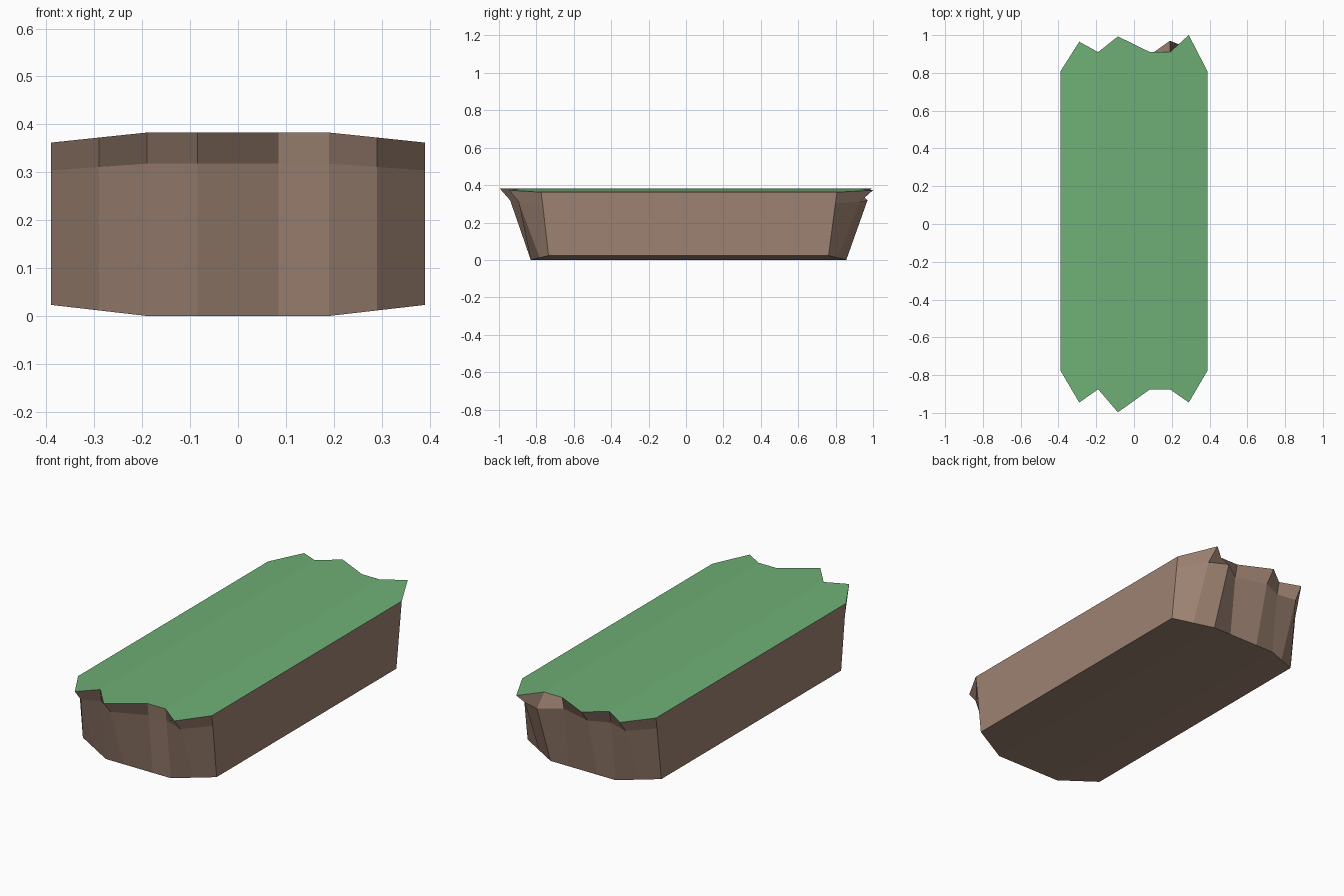
import bpy, bmesh

if "Cube" in bpy.data.objects:
    bpy.data.objects.remove(bpy.data.objects["Cube"])


def material(name, rgb):
    m = bpy.data.materials.new(name)
    m.diffuse_color = (*rgb, 1)
    m.use_nodes = True
    m.node_tree.nodes["Principled BSDF"].inputs["Base Color"].default_value = m.diffuse_color
    return m


# Columns across the width; y of the jagged ends at top rim and at the mid ring
XS = [-0.39, -0.29, -0.19, -0.085, 0.085, 0.19, 0.29, 0.39]
FRONT_TOP = [-0.775, -0.945, -0.875, -0.997, -0.875, -0.875, -0.945, -0.775]
FRONT_MID = [-0.767, -0.895, -0.867, -0.94, -0.867, -0.867, -0.895, -0.767]
BACK_TOP = [0.807, 0.965, 0.91, 0.993, 0.91, 0.91, 1.0, 0.807]
BACK_MID = [0.799, 0.92, 0.895, 0.94, 0.895, 0.97, 0.93, 0.799]


def edge_fall(x):
    """0 in the flat middle, 1 at the long sides."""
    return max(0, (abs(x) - 0.19) / 0.2)


bm = bmesh.new()


def end_rings(top, mid, bottom_y, sign):
    """Bottom, mid and top vertex rows of one end."""
    rows = [[], [], []]
    for x, yt, ym in zip(XS, top, mid):
        f = edge_fall(x)
        rows[0].append(bm.verts.new((x, bottom_y - sign * 0.095 * f, 0.023 * f)))
        rows[1].append(bm.verts.new((x, ym, 0.318 - 0.014 * f)))
        rows[2].append(bm.verts.new((x, yt, 0.383 - 0.021 * f)))
    return rows


front = end_rings(FRONT_TOP, FRONT_MID, -0.83, -1)
back = end_rings(BACK_TOP, BACK_MID, 0.857, 1)

for i in range(len(XS) - 1):
    # jagged end walls
    for rows in (front, back):
        for lo, hi in ((0, 1), (1, 2)):
            bm.faces.new((rows[lo][i], rows[lo][i + 1], rows[hi][i + 1], rows[hi][i]))
    # underside and grass top strips
    bm.faces.new((front[0][i], back[0][i], back[0][i + 1], front[0][i + 1]))
    grass = bm.faces.new((front[2][i], front[2][i + 1], back[2][i + 1], back[2][i]))
    grass.material_index = 1

# long straight sides
for i in (0, -1):
    for lo in (0, 1):
        bm.faces.new((front[lo][i], back[lo][i], back[lo + 1][i], front[lo + 1][i]))

bmesh.ops.recalc_face_normals(bm, faces=bm.faces)
mesh = bpy.data.meshes.new("ground_block")
bm.to_mesh(mesh)
bm.free()
mesh.materials.append(material("earth brown", (0.34, 0.225, 0.168)))
mesh.materials.append(material("grass green", (0.156, 0.43, 0.18)))
block = bpy.data.objects.new("ground_block", mesh)
bpy.context.collection.objects.link(block)
